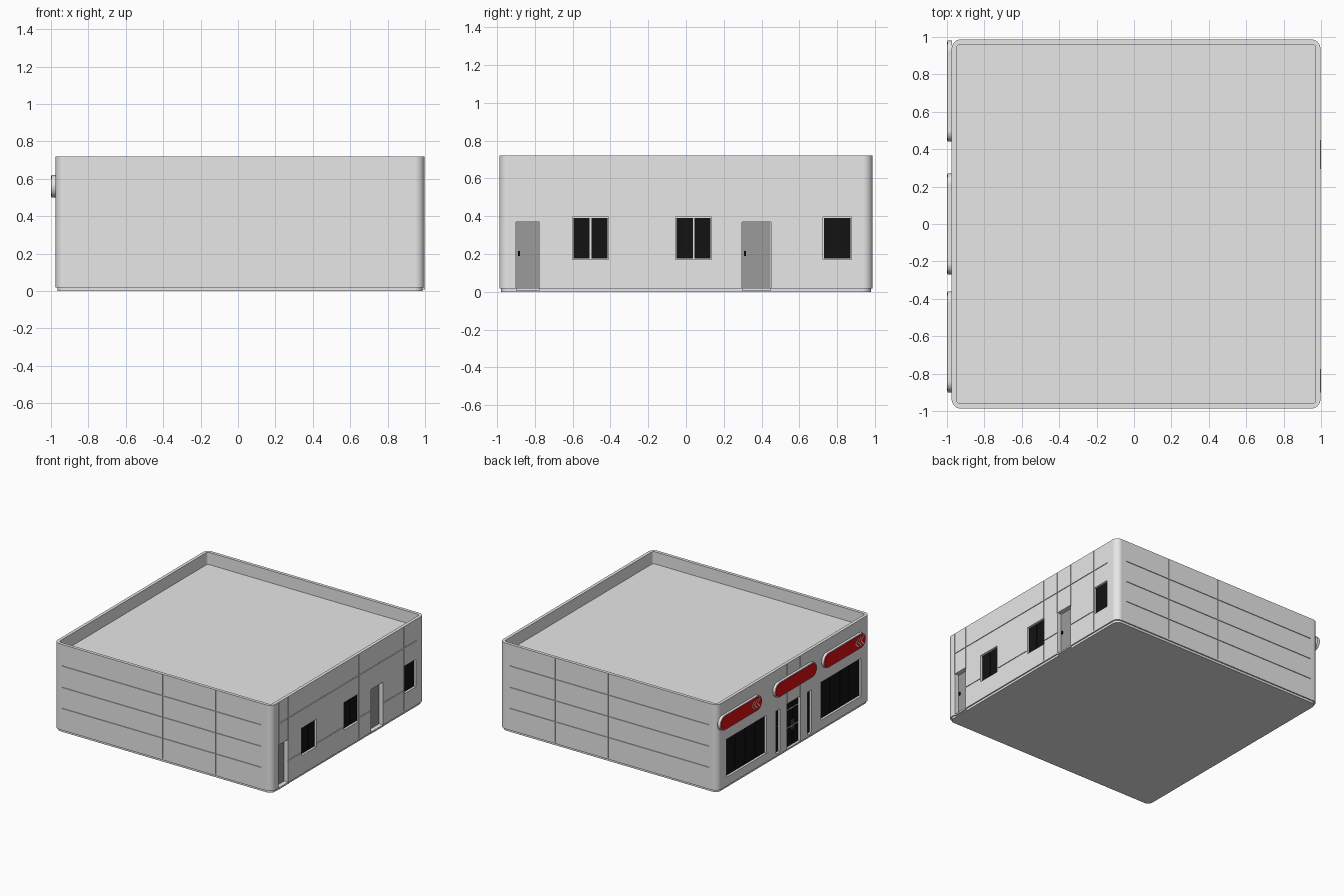
import bpy, bmesh, math

if "Cube" in bpy.data.objects:
    bpy.data.objects.remove(bpy.data.objects["Cube"])

X0, X1, Y0, Y1 = -0.975, 0.997, -0.987, 0.987   # wall planes
TOP, ROOF, PLINTH = 0.72, 0.62, 0.02


def material(name, rgb):
    m = bpy.data.materials.new(name)
    m.use_nodes = True
    m.diffuse_color = (*rgb, 1)
    m.node_tree.nodes["Principled BSDF"].inputs["Base Color"].default_value = (*rgb, 1)
    return m


WALL = material("wall grey", (0.8, 0.8, 0.8))
DOOR = material("door grey", (0.33, 0.33, 0.33))
GLASS = material("dark glass", (0.006, 0.006, 0.006))
RED = material("sign red", (0.72, 0.004, 0.006))


# Mesh helpers
def prism(bm, outline, place, lo, hi):
    a = [bm.verts.new(place(u, v, lo)) for u, v in outline]
    b = [bm.verts.new(place(u, v, hi)) for u, v in outline]
    faces = [bm.faces.new(a), bm.faces.new(b)]
    for i in range(len(a)):
        j = (i + 1) % len(a)
        faces.append(bm.faces.new((a[i], a[j], b[j], b[i])))
    bmesh.ops.recalc_face_normals(bm, faces=faces)


def finish(name, bm, mat):
    me = bpy.data.meshes.new(name)
    bm.to_mesh(me)
    bm.free()
    me.materials.append(mat)
    ob = bpy.data.objects.new(name, me)
    bpy.context.collection.objects.link(ob)
    return ob


def rounded(u0, u1, v0, v1, r, steps=8):
    pts = []
    corners = ((u1 - r, v1 - r), (u0 + r, v1 - r), (u0 + r, v0 + r), (u1 - r, v0 + r))
    for k, (cu, cv) in enumerate(corners):
        for i in range(steps + 1):
            t = math.pi / 2 * (k + i / steps)
            pts.append((cu + r * math.cos(t), cv + r * math.sin(t)))
    return pts


def upward(u, v, d):
    return (u, v, d)


# Each wall maps (along, height, outward) to a position
WALLS = {
    "front": lambda u, z, d: (u, Y0 - d, z),
    "back": lambda u, z, d: (u, Y1 + d, z),
    "left": lambda u, z, d: (X1 + d, u, z),
    "right": lambda u, z, d: (X0 - d, u, z),
}


def wall_box(bm, side, u0, u1, z0, z1, lo, hi):
    prism(bm, [(u0, z0), (u1, z0), (u1, z1), (u0, z1)], WALLS[side], lo, hi)


def panel(name, side, rects, lo, hi, mat):
    bm = bmesh.new()
    for r in rects:
        wall_box(bm, side, *r, lo, hi)
    return finish(name, bm, mat)


def smooth(ob):
    bpy.ops.object.select_all(action="DESELECT")
    ob.select_set(True)
    bpy.context.view_layer.objects.active = ob
    bpy.ops.object.shade_smooth_by_angle(angle=math.radians(30))
    ob.modifiers.new("Even Normals", "WEIGHTED_NORMAL").keep_sharp = True


def cut(ob, bm):
    tool = finish("cutter", bm, WALL)
    tool.hide_render = True
    mod = ob.modifiers.new("Cut", "BOOLEAN")
    mod.operation, mod.solver, mod.object = "DIFFERENCE", "EXACT", tool
    graph = bpy.context.evaluated_depsgraph_get()
    me = bpy.data.meshes.new_from_object(ob.evaluated_get(graph))
    ob.modifiers.clear()
    ob.data = me
    bpy.data.objects.remove(tool)


# Opening layout: along0, along1, z0, z1
SIDE_WINDOWS = [(-0.6, -0.41, 0.17, 0.395), (-0.055, 0.135, 0.17, 0.395),
                (0.725, 0.875, 0.17, 0.395)]
SIDE_DOORS = [(-0.9, -0.775, 0.021, 0.37), (0.295, 0.45, 0.021, 0.37)]
SHOP_WINDOWS = [(0.355, 0.87, 0.09, 0.4), (-0.87, -0.355, 0.09, 0.4)]
NARROW = [(0.18, 0.23, 0.035, 0.385), (-0.23, -0.18, 0.035, 0.385)]
ENTRANCE = (-0.085, 0.085, 0.021, 0.39)

# Plinth and main shell
bm = bmesh.new()
prism(bm, rounded(X0 + 0.01, X1 - 0.01, Y0 + 0.01, Y1 - 0.01, 0.045), upward, 0, PLINTH)
smooth(finish("plinth", bm, WALL))

bm = bmesh.new()
prism(bm, rounded(X0, X1, Y0, Y1, 0.05), upward, PLINTH - 0.002, TOP)
shell = finish("building_shell", bm, WALL)

# Roof well inside the parapet, and recessed openings
bm = bmesh.new()
t = 0.026
prism(bm, rounded(X0 + t, X1 - t, Y0 + t, Y1 - t, 0.02, 4), upward, ROOF, TOP + 0.1)
for r in SIDE_WINDOWS:
    wall_box(bm, "left", *r, -0.02, 0.05)
for r in SIDE_DOORS:
    wall_box(bm, "left", *r, -0.04, 0.05)
for r in SHOP_WINDOWS + NARROW + [ENTRANCE]:
    wall_box(bm, "right", *r, -0.02, 0.05)
cut(shell, bm)

# Vertical cladding joints
g, depth = 0.003, 0.006
bm = bmesh.new()
for side in ("front", "back"):
    for x in (0.01, 0.49):
        wall_box(bm, side, x - g, x + g, 0.03, TOP - 0.004, -depth, 0.02)
for y, z in ((-0.9, 0.36), (-0.775, 0.36), (0.138, 0.03), (0.295, 0.36), (0.45, 0.36), (0.718, 0.03)):
    wall_box(bm, "left", y - g, y + g, z, TOP - 0.004, -depth, 0.02)
for y in (-0.085, 0.085):
    wall_box(bm, "right", y - g, y + g, 0.38, TOP - 0.004, -depth, 0.02)
cut(shell, bm)

# Horizontal cladding joints
g = 0.0025
bm = bmesh.new()
for z in (0.198, 0.37, 0.545):
    for side in ("front", "back"):
        wall_box(bm, side, -0.9, 0.9, z - g, z + g, -depth, 0.02)
wall_box(bm, "left", -0.9, 0.88, 0.545 - g, 0.545 + g, -depth, 0.02)
for a, b in ((-0.775, -0.61), (-0.4, -0.065), (0.138, 0.295), (0.45, 0.718)):
    wall_box(bm, "left", a, b, 0.198 - g, 0.198 + g, -depth, 0.02)
cut(shell, bm)
smooth(shell)


# Glazing: panes split evenly, with the frame showing between them
def panes(rect, columns, rows=(0, 1), edge=0.005, gap=0.004):
    u0, u1, z0, z1 = rect
    u0, u1, z0, z1 = u0 + edge, u1 - edge, z0 + edge, z1 - edge
    w, h = (u1 - u0) / columns, z1 - z0
    return [(u0 + i * w + gap * (i > 0), u0 + (i + 1) * w - gap * (i < columns - 1),
             z0 + a * h + gap * (a > 0), z0 + b * h - gap * (b < 1))
            for i in range(columns) for a, b in zip(rows, rows[1:])]


for i, r in enumerate(SIDE_WINDOWS):
    panel(f"side_window_{i + 1}", "left", panes(r, 1 if i == 2 else 2), -0.021, -0.013, GLASS)
for i, r in enumerate(SHOP_WINDOWS):
    panel(f"shop_window_{i + 1}", "right", panes(r, 4, gap=0.003), -0.021, -0.013, GLASS)
for i, r in enumerate(NARROW):
    panel(f"narrow_window_{i + 1}", "right", panes(r, 1, (0, 0.6, 1)), -0.021, -0.013, GLASS)
panel("entrance_glass", "right", panes(ENTRANCE, 2, (0, 0.42, 0.84, 1), 0.01, 0.007),
      -0.021, -0.013, GLASS)
panel("entrance_handles", "right", [(-0.012, -0.007, 0.15, 0.23), (0.007, 0.012, 0.15, 0.23)],
      -0.015, -0.005, DOOR)

# Service doors with handles and thresholds
for i, (a, b, z0, z1) in enumerate(SIDE_DOORS):
    panel(f"side_door_{i + 1}", "left", [(a + 0.002, b - 0.002, z0, z1 - 0.002)], -0.041, -0.035, DOOR)
    panel(f"door_handle_{i + 1}", "left", [(a + 0.012, a + 0.022, 0.19, 0.215)], -0.036, -0.027, GLASS)
    panel(f"door_threshold_{i + 1}", "left", [(a, b, 0.008, PLINTH)], -0.04, 0.002, WALL)

# Pill-shaped fascia signs: pale rim, red face, plain chevrons on the outer two
for i, y in enumerate((0.71, 0.0, -0.63)):
    bm = bmesh.new()
    prism(bm, rounded(y - 0.27, y + 0.27, 0.5, 0.62, 0.06), WALLS["right"], -0.003, 0.021)
    smooth(finish(f"sign_rim_{i + 1}", bm, WALL))
    bm = bmesh.new()
    prism(bm, rounded(y - 0.264, y + 0.264, 0.506, 0.614, 0.054), WALLS["right"], 0.02, 0.0235)
    finish(f"sign_face_{i + 1}", bm, RED)
    if i == 1:
        continue
    bm = bmesh.new()
    for k in range(3):
        u = y - 0.13 - 0.035 * k
        arm, w, h = 0.035, 0.012, 0.035
        prism(bm, [(u, 0.56), (u - arm, 0.56 + h), (u - arm - w, 0.56 + h), (u - w, 0.56),
                   (u - arm - w, 0.56 - h), (u - arm, 0.56 - h)], WALLS["right"], 0.023, 0.025)
    finish(f"sign_chevrons_{i + 1}", bm, WALL)
